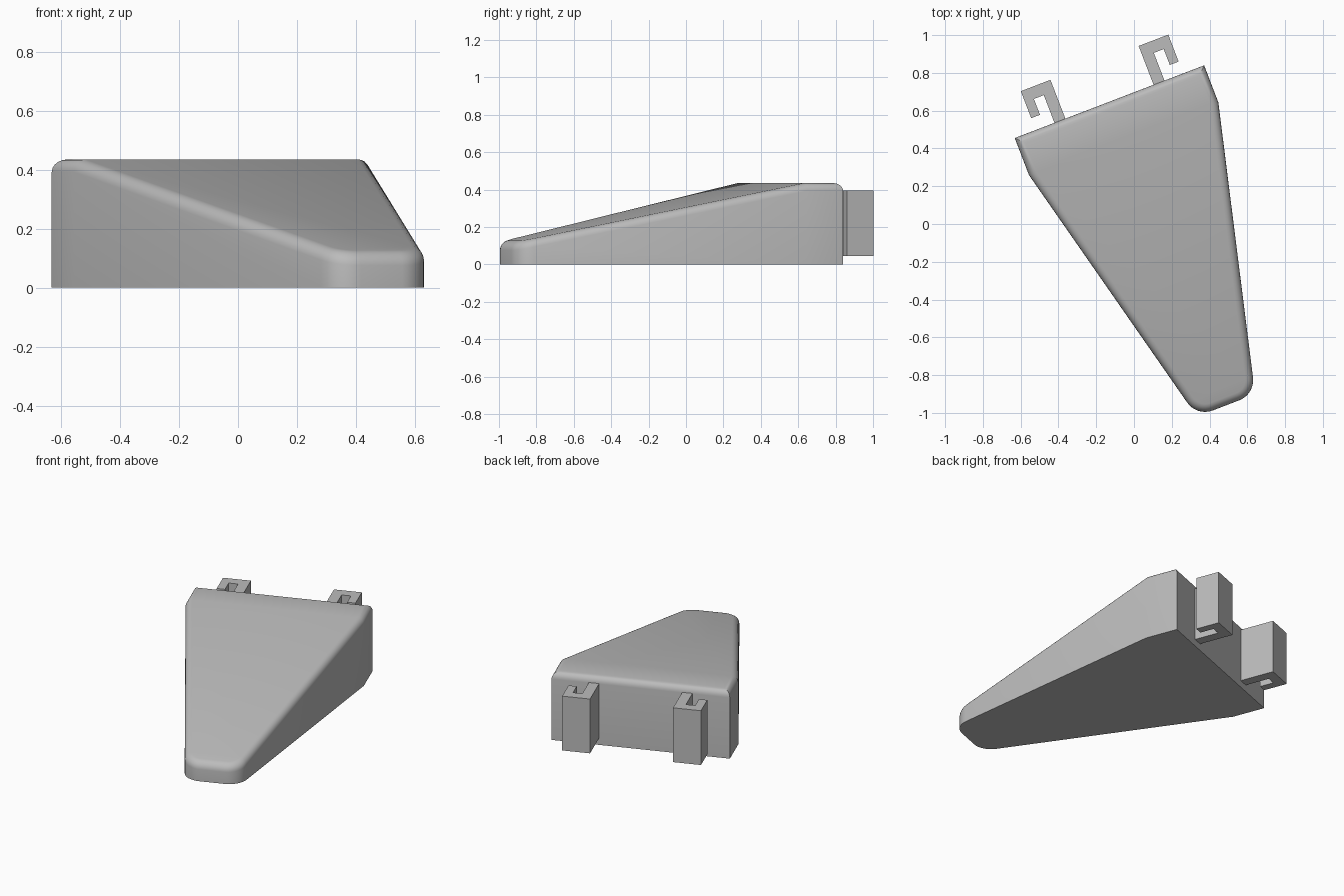
import bpy, bmesh, math
from mathutils import Matrix, Vector

cube = bpy.data.objects.get("Cube")
if cube:
    bpy.data.objects.remove(cube, do_unlink=True)

grey = bpy.data.materials.new("plain grey")
grey.use_nodes = True
grey.diffuse_color = (0.5, 0.5, 0.5, 1)
grey.node_tree.nodes["Principled BSDF"].inputs["Base Color"].default_value = (0.5, 0.5, 0.5, 1)

# The whole part is drawn symmetric about its own axis, then turned in plan
PLACE = Matrix.Translation((-0.13, 0.6475, 0)) @ Matrix.Rotation(math.radians(21), 4, "Z")
HALF, BEND, FRONT, NOSE = 0.537, -0.21, -1.722, 0.165
TOP, NOSE_TOP, CORNER = 0.435, 0.118, 0.115


def finish(bm, name, smooth=False):
    bmesh.ops.recalc_face_normals(bm, faces=bm.faces)
    bm.transform(PLACE)
    mesh = bpy.data.meshes.new(name)
    bm.to_mesh(mesh)
    bm.free()
    mesh.materials.append(grey)
    obj = bpy.data.objects.new(name, mesh)
    bpy.context.collection.objects.link(obj)
    if smooth:
        bpy.ops.object.select_all(action="DESELECT")
        obj.select_set(True)
        bpy.context.view_layer.objects.active = obj
        bpy.ops.object.shade_smooth_by_angle(angle=math.radians(30))
    return obj


def top_height(v):
    return TOP - (TOP - NOSE_TOP) * max(0, (BEND - v) / (BEND - FRONT))


def nose_arc(steps=8):
    """Rounded right-hand nose corner, from the side round to the front."""
    lean = math.atan2(HALF - NOSE, BEND - FRONT)
    tangent = CORNER * math.tan((math.pi / 2 - lean) / 2)
    centre = Vector((NOSE - tangent, FRONT + CORNER))
    for i in range(steps + 1):
        a = -lean + (lean - math.pi / 2) * i / steps
        yield centre + CORNER * Vector((math.cos(a), math.sin(a)))


# Wedge body: straight at the back, tapering and sloping to a rounded nose
right = [Vector((HALF, 0)), Vector((HALF, BEND))] + list(nose_arc())
outline = right + [Vector((-p.x, p.y)) for p in reversed(right)]
bm = bmesh.new()
low = [bm.verts.new((p.x, p.y, 0)) for p in outline]
high = [bm.verts.new((p.x, p.y, top_height(p.y))) for p in outline]
n = len(outline)
bm.faces.new(low)
for i in range(n):
    j = (i + 1) % n
    bm.faces.new((low[i], low[j], high[j], high[i]))
bm.faces.new((high[0], high[1], high[-2], high[-1]))
bm.faces.new(high[1:-1])
bmesh.ops.recalc_face_normals(bm, faces=bm.faces)
rim = [bm.edges.get((high[i], high[(i + 1) % n])) for i in range(n)]
bmesh.ops.bevel(bm, geom=rim, offset=0.042, offset_type="OFFSET", segments=5,
                profile=0.5, affect="EDGES", clamp_overlap=True)
finish(bm, "wedge_body", smooth=True)

# Two mirrored J-shaped hooks on the back face
HOOK = [(0.25, -0.01), (0.25, 0.22), (0.418, 0.22), (0.418, 0.067),
        (0.368, 0.067), (0.368, 0.157), (0.312, 0.157), (0.312, -0.01)]
for name, side in (("left_hook", 1), ("right_hook", -1)):
    bm = bmesh.new()
    face = bm.faces.new([bm.verts.new((side * u, v, 0.045)) for u, v in HOOK])
    made = bmesh.ops.extrude_face_region(bm, geom=[face])["geom"]
    bmesh.ops.translate(bm, vec=(0, 0, 0.35),
                        verts=[g for g in made if isinstance(g, bmesh.types.BMVert)])
    finish(bm, name)
